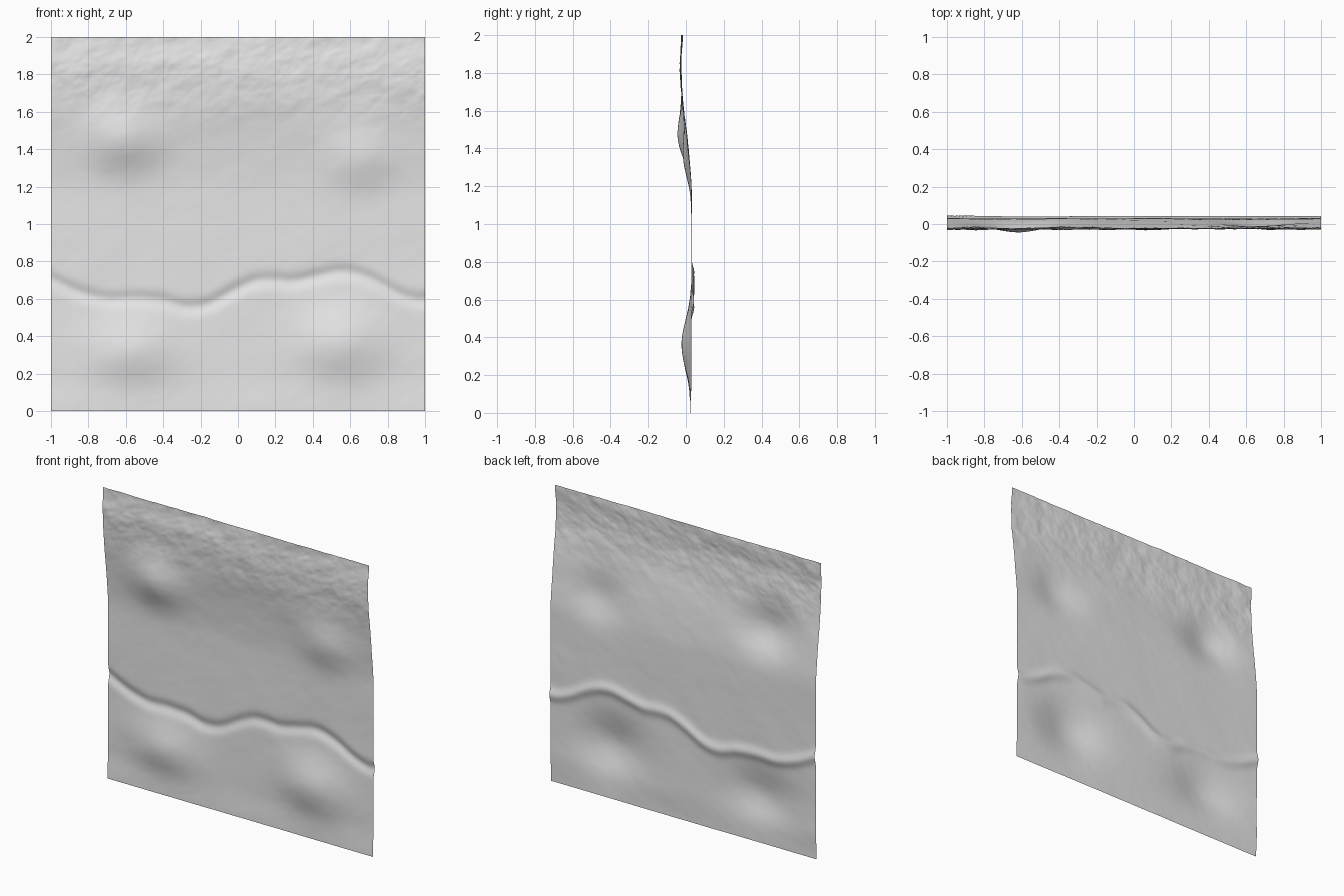
import bpy, bmesh, math
from mathutils import Vector, noise

if "Cube" in bpy.data.objects:
    bpy.data.objects.remove(bpy.data.objects["Cube"], do_unlink=True)

# Heights of the river's centre line, at (x, z)
RIVER = [(-1.15, .77), (-1, .705), (-.85, .635), (-.7, .597), (-.55, .6), (-.4, .587),
         (-.27, .555), (-.15, .575), (0, .655), (.1, .695), (.2, .7), (.3, .695),
         (.42, .72), (.56, .745), (.7, .71), (.85, .63), (.95, .595), (1.05, .6), (1.15, .62)]

# Hills: centre x, centre z, half width, half height, rise
HILLS = [(-.62, 1.45, .13, .11, .05), (.66, 1.34, .13, .11, .033),
         (-.57, .32, .17, .12, .045), (.55, .36, .16, .13, .052)]


def smooth(a, b, v):
    t = min(max((v - a) / (b - a), 0), 1)
    return t * t * (3 - 2 * t)


def river_height(x):
    """Smooth curve through the river points."""
    i = 1
    while i < len(RIVER) - 3 and x > RIVER[i + 1][0]:
        i += 1
    (xa, a), (xb, b), (xc, c), (xd, d) = RIVER[i - 1:i + 3]
    w = xc - xb
    t = (x - xb) / w
    mb, mc = (c - a) / (xc - xa) * w, (d - b) / (xd - xb) * w
    return (b * (1 + 2 * t) * (1 - t) ** 2 + mb * t * (1 - t) ** 2
            + c * t * t * (3 - 2 * t) + mc * t * t * (t - 1))


def relief(x, z):
    """Rise of the ground towards the front."""
    ridge = smooth(1.15, 1.85, z)
    crag = smooth(1.45, 1.8, z)
    h = .058 * ridge - .008 * smooth(1.85, 2, z) + .007 * (1 - smooth(0, .2, z))
    for cx, cz, wx, wz, rise in HILLS:
        h += rise * math.exp(-.5 * (((x - cx) / wx) ** 2 + ((z - cz) / wz) ** 2))
    # gentle rolling ground, and rough crags on the ridge
    p = Vector((x * 3, z * 4 - x, .7))
    h += (.002 + .003 * ridge) * noise.fractal(p, 1, 2, 4)
    h += .005 * crag * noise.fractal(p * 2.5, .8, 2, 4)
    # river bed with low raised banks
    d = (z - river_height(x)) / .028
    h -= .014 * math.exp(-.5 * d * d)
    return h


# Ground sheet standing upright
bm = bmesh.new()
bmesh.ops.create_grid(bm, x_segments=200, y_segments=200, size=1)
for v in bm.verts:
    x, z = v.co.x, v.co.y + 1
    v.co = (x, -relief(x, z), z)
depths = [v.co.y for v in bm.verts]
middle = (min(depths) + max(depths)) / 2
for v in bm.verts:
    v.co.y -= middle
for f in bm.faces:
    f.smooth = True
mesh = bpy.data.meshes.new("terrain")
bm.to_mesh(mesh)
bm.free()

# Plain grey surface
grey = bpy.data.materials.new("light grey")
grey.use_nodes = True
grey.diffuse_color = (.8, .8, .8, 1)
grey.node_tree.nodes["Principled BSDF"].inputs["Base Color"].default_value = (.8, .8, .8, 1)
mesh.materials.append(grey)

terrain = bpy.data.objects.new("terrain", mesh)
bpy.context.collection.objects.link(terrain)
